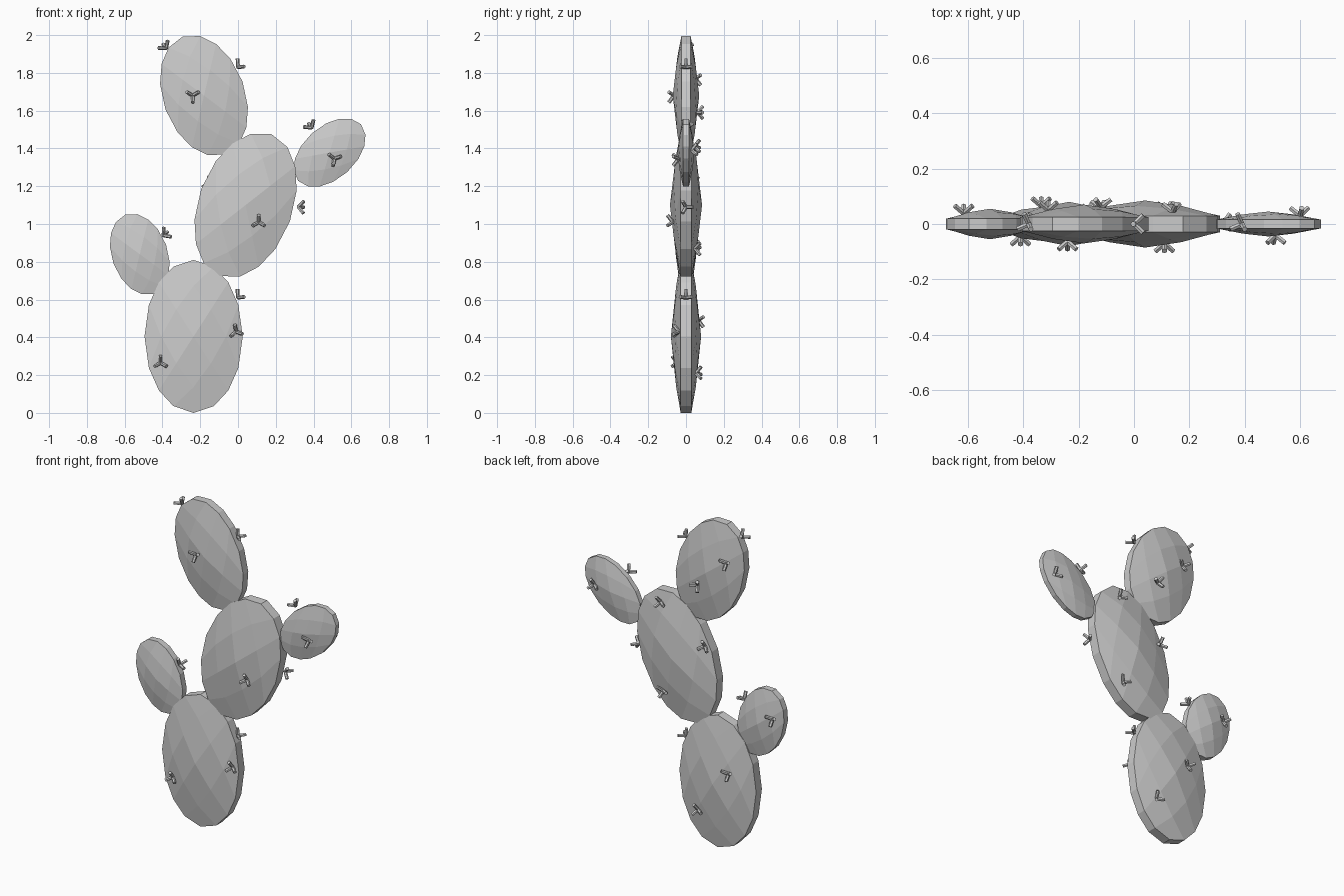
import bpy, bmesh
from math import sin, cos, pi, radians, sqrt, hypot
from mathutils import Vector, Matrix

cube = bpy.data.objects.get("Cube")
if cube:
    bpy.data.objects.remove(cube)


def material(name, value):
    mat = bpy.data.materials.new(name)
    mat.use_nodes = True
    color = (value, value, value, 1)
    mat.diffuse_color = color
    mat.node_tree.nodes["Principled BSDF"].inputs["Base Color"].default_value = color
    return mat


GREY = material("plain grey", 0.6)


def finish(bm, name):
    bmesh.ops.recalc_face_normals(bm, faces=bm.faces)
    mesh = bpy.data.meshes.new(name)
    bm.to_mesh(mesh)
    bm.free()
    mesh.materials.append(GREY)
    obj = bpy.data.objects.new(name, mesh)
    bpy.context.collection.objects.link(obj)


RIM = 0.35  # rim thickness as a share of the pad thickness


def depth(radius, thick):
    return thick * (RIM + (1 - RIM) * (1 - min(radius, 1) ** 1.5))


def pad(name, x, z, half_w, half_h, tilt, thick):
    """Flattened oval with diamond facets on both sides and a flat rim."""
    bm = bmesh.new()
    n = 4
    turn = Matrix.Rotation(radians(tilt), 4, 'Y')
    sheets = []
    for side in (-1, 1):
        grid = {}
        for i in range(n + 1):
            for j in range(n + 1):
                u, v = 2 * i / n - 1, 2 * j / n - 1
                # square grid rounded to a disc, standing on its corner
                p, q = u * sqrt(1 - v * v / 2), v * sqrt(1 - u * u / 2)
                a, b = (p - q) / sqrt(2), (p + q) / sqrt(2)
                co = Vector((a * half_w, side * depth(hypot(a, b), thick), b * half_h))
                grid[i, j] = bm.verts.new(turn @ co + Vector((x, 0, z)))
        for i in range(n):
            for j in range(n):
                bm.faces.new((grid[i, j], grid[i + 1, j], grid[i + 1, j + 1], grid[i, j + 1]))
        sheets.append(grid)
    loop = ([(i, 0) for i in range(n)] + [(n, j) for j in range(n)]
            + [(n - i, n) for i in range(n)] + [(0, n - j) for j in range(n)])
    front, back = sheets
    for k, m in zip(loop, loop[1:] + loop[:1]):
        bm.faces.new((front[k], front[m], back[m], back[k]))
    finish(bm, name)


def add_spines(bm, base, normal, roll):
    """Three short prongs spreading from one point."""
    normal = normal.normalized()
    side = normal.cross(Vector((0, 0, 1)) if abs(normal.z) < 0.8 else Vector((0, 1, 0))).normalized()
    up = side.cross(normal)
    for k in range(3):
        angle = radians(roll) + k * 2 * pi / 3
        spread = up * cos(angle) + side * sin(angle)
        axis = (normal * 0.6 + spread * 0.8).normalized()
        spin = axis.to_track_quat('Z', 'Y').to_matrix().to_4x4()
        place = Matrix.Translation(base + axis * 0.022) @ spin
        bmesh.ops.create_cone(bm, cap_ends=True, segments=6, radius1=0.01,
                              radius2=0.01, depth=0.048, matrix=place)


# x, z, half width, half height, tilt, half thickness
PADS = {
    "base_pad": (-0.235, 0.405, 0.26, 0.405, 0, 0.08),
    "middle_pad": (0.04, 1.1, 0.25, 0.4, 20, 0.085),
    "top_pad": (-0.18, 1.68, 0.217, 0.332, -20, 0.07),
    "left_pad": (0.485, 1.378, 0.139, 0.224, 48, 0.045),
    "right_pad": (-0.52, 0.84, 0.148, 0.223, -20, 0.055),
}
# side (-1 front, 1 back, 0 rim), x, z, roll
SPINES = {
    "base_pad": [(-1, -0.01, 0.43, 10), (-1, -0.41, 0.265, 0), (0, 0.0, 0.61, 0),
                 (1, -0.335, 0.49, 60), (1, -0.12, 0.21, 20)],
    "middle_pad": [(-1, 0.11, 1.01, 0), (0, 0.32, 1.09, 30), (1, 0.14, 1.41, 20),
                   (1, -0.155, 1.215, 0), (1, 0.12, 0.87, 40)],
    "top_pad": [(-1, -0.24, 1.68, 180), (0, -0.38, 1.93, 90), (0, 0.0, 1.83, 0),
                (1, -0.31, 1.77, 60), (1, -0.12, 1.59, 90)],
    "left_pad": [(-1, 0.51, 1.345, 50), (0, 0.39, 1.51, 0), (1, 0.6, 1.39, 10)],
    "right_pad": [(0, -0.395, 0.94, 30), (1, -0.615, 0.89, 60)],
}

for name, (x, z, half_w, half_h, tilt, thick) in PADS.items():
    pad(name, x, z, half_w, half_h, tilt, thick)
    bm = bmesh.new()
    t = radians(tilt)
    for side, sx, sz, roll in SPINES[name]:
        dx, dz = sx - x, sz - z
        a, b = (dx * cos(t) - dz * sin(t)) / half_w, (dx * sin(t) + dz * cos(t)) / half_h
        y = side * depth(hypot(a, b), thick)
        normal = Vector((0, side, 0)) if side else Vector((dx, 0, dz))
        add_spines(bm, Vector((sx, y, sz)), normal, roll)
    finish(bm, name + "_spines")
